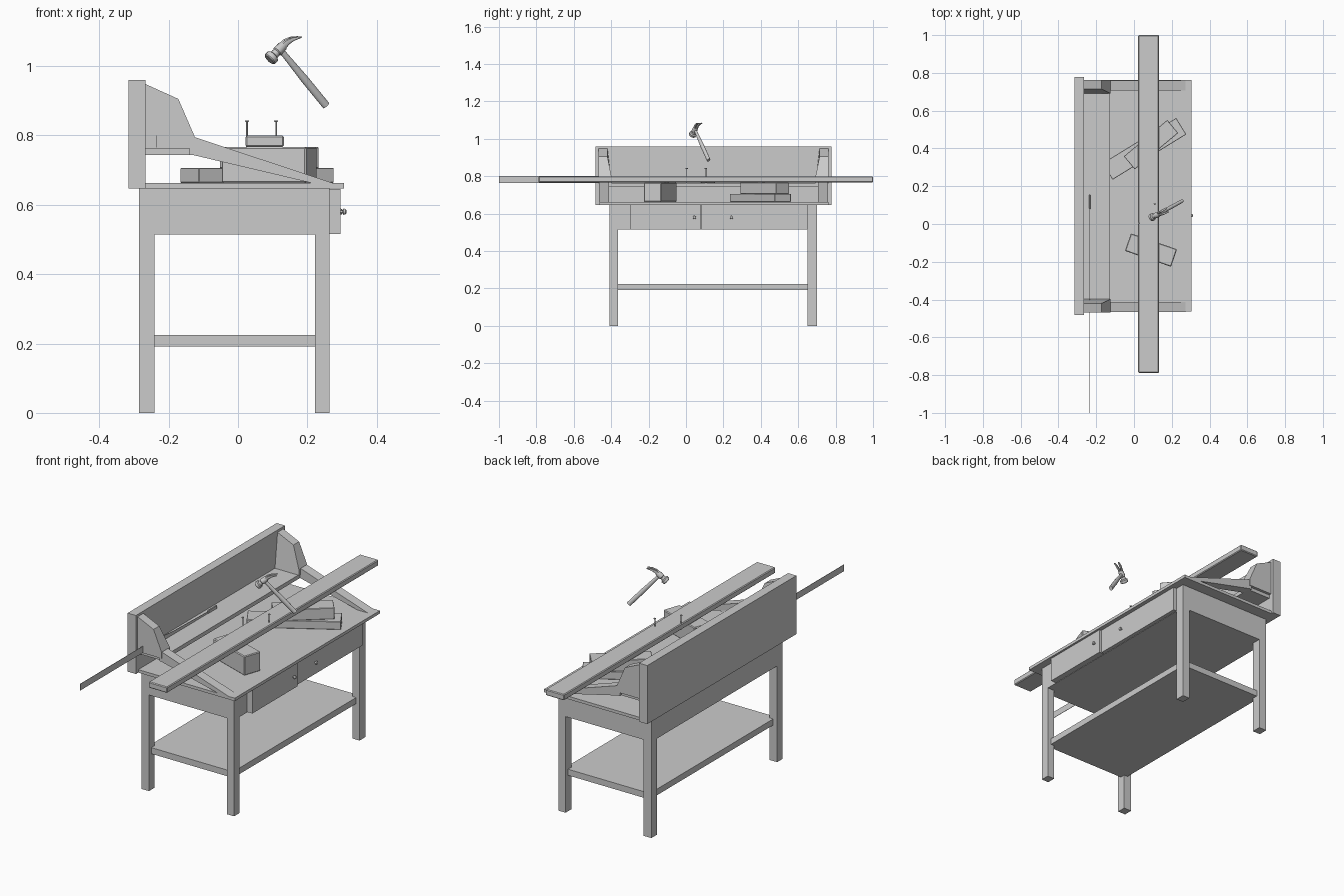
import bpy, bmesh, math
from mathutils import Vector

if "Cube" in bpy.data.objects:
    bpy.data.objects.remove(bpy.data.objects["Cube"])

mat = bpy.data.materials.new("plain_grey")
mat.diffuse_color = (0.6, 0.6, 0.6, 1)
mat.use_nodes = True
mat.node_tree.nodes["Principled BSDF"].inputs["Base Color"].default_value = mat.diffuse_color
MID = 0.147  # the bench is symmetric about this y


def finish(bm, name, smooth=False):
    bmesh.ops.recalc_face_normals(bm, faces=bm.faces)
    me = bpy.data.meshes.new(name)
    bm.to_mesh(me)
    bm.free()
    ob = bpy.data.objects.new(name, me)
    bpy.context.collection.objects.link(ob)
    me.materials.append(mat)
    if smooth:
        bpy.context.view_layer.objects.active = ob
        ob.select_set(True)
        bpy.ops.object.shade_smooth_by_angle(angle=math.radians(40))
        ob.select_set(False)
    return ob


def box(name, x, y, z, bevel=0.0):
    """Box from (min, max) pairs."""
    bm = bmesh.new()
    bmesh.ops.create_cube(bm, size=1)
    for v in bm.verts:
        v.co = Vector([(a + b) / 2 + c * (b - a) for (a, b), c in zip((x, y, z), v.co)])
    if bevel:
        bmesh.ops.bevel(bm, geom=bm.edges[:], offset=bevel, segments=1, affect='EDGES')
    return finish(bm, name)


def turned_block(name, center, length, width, z, angle, bevel=0.004):
    ob = box(name, (-length / 2, length / 2), (-width / 2, width / 2), z, bevel)
    ob.location = (center[0], center[1], 0)
    ob.rotation_euler.z = math.radians(angle)
    return ob


def prism(name, axis_profile, ya, yb):
    """Extrude an (x, z) profile along y."""
    bm = bmesh.new()
    rings = [[bm.verts.new((x, y, z)) for x, z in axis_profile] for y in (ya, yb)]
    n = len(axis_profile)
    for r in rings:
        bm.faces.new(r)
    for i in range(n):
        j = (i + 1) % n
        bm.faces.new((rings[0][i], rings[0][j], rings[1][j], rings[1][i]))
    return finish(bm, name)


def loft(name, sections, side, sides=12):
    """Elliptic tube; each section is (point, half width along side, half depth)."""
    bm = bmesh.new()
    pts = [Vector(s[0]) for s in sections]
    rings = []
    for i, (p, a, b) in enumerate(sections):
        t = (pts[min(i + 1, len(pts) - 1)] - pts[max(i - 1, 0)]).normalized()
        u = (side - t * side.dot(t)).normalized()
        w = t.cross(u)
        rings.append([bm.verts.new(pts[i] + u * a * math.cos(k * math.tau / sides)
                                   + w * b * math.sin(k * math.tau / sides))
                      for k in range(sides)])
    for r, s in zip(rings, rings[1:]):
        for k in range(sides):
            j = (k + 1) % sides
            bm.faces.new((r[k], r[j], s[j], s[k]))
    bm.faces.new(rings[0])
    bm.faces.new(rings[-1])
    return finish(bm, name, True)


# Legs, shelf, apron and top
for xn, x in (("back", (-0.285, -0.24)), ("front", (0.222, 0.264))):
    for yn, y in (("left", (-0.41, -0.363)), ("right", (0.65, 0.70))):
        box(f"{xn}_{yn}_leg", x, y, (0, 0.52))
box("lower_shelf", (-0.262, 0.244), (-0.39, 0.68), (0.192, 0.225))
box("apron", (-0.285, 0.264), (-0.41, 0.70), (0.514, 0.648))
box("table_top", (-0.30, 0.305), (-0.463, 0.763), (0.647, 0.663))

# Drawers, the left one pulled out a little
box("left_drawer", (0.25, 0.295), (-0.30, 0.08), (0.516, 0.646))
box("right_drawer", (0.25, 0.284), (0.083, 0.65), (0.516, 0.646))
for i, (y, x) in enumerate(((0.045, 0.292), (0.243, 0.281))):
    loft(f"drawer_knob_{i}", [((x, y, 0.58), 0.004, 0.004), ((x + 0.009, y, 0.58), 0.004, 0.004),
                              ((x + 0.012, y, 0.58), 0.009, 0.009), ((x + 0.018, y, 0.58), 0.008, 0.008),
                              ((x + 0.021, y, 0.58), 0.003, 0.003)], Vector((0, 1, 0)))

# Back board and the narrow ledge in front of it
box("back_board", (-0.315, -0.266), (MID - 0.63, MID + 0.63), (0.647, 0.96))
box("back_ledge", (-0.267, -0.128), (MID - 0.60, MID + 0.60), (0.743, 0.764))

# End brackets and sloping side rails, mirrored about MID
bracket = [(-0.267, 0.948), (-0.172, 0.905), (-0.125, 0.797), (-0.125, 0.762), (-0.267, 0.762)]
rail = [(-0.14, 0.80), (-0.125, 0.795), (0.275, 0.662), (0.215, 0.662), (-0.128, 0.743), (-0.14, 0.743)]
for n, s in (("left", -1), ("right", 1)):
    b = prism(f"{n}_bracket", bracket, MID + s * 0.545, MID + s * 0.615)
    for v in b.data.vertices:  # the bracket leans outwards towards its top
        if v.co.z > 0.8 and abs(v.co.y - MID) < 0.58:
            v.co.y += s * 0.022
    prism(f"{n}_side_rail", rail, MID + s * 0.56, MID + s * 0.612)

# Wood blocks and the long plank lying on them
turned_block("front_block", (0.09, -0.138), 0.258, 0.098, (0.663, 0.766), -19)
turned_block("lower_block", (0.055, 0.398), 0.458, 0.102, (0.663, 0.706), 31.6, 0.002)
turned_block("upper_block", (0.09, 0.42), 0.30, 0.09, (0.706, 0.766), 40, 0.002)
box("long_plank", (0.022, 0.132), (-0.788, 1.0), (0.767, 0.799), 0.004)

# Thin saw blade on the ledge, sticking out at the left
bm = bmesh.new()
prof = [(-1.0, 0.765), (-1.0, 0.80), (-0.45, 0.80), (-0.2, 0.782), (0.08, 0.775), (0.08, 0.765)]
f = bm.faces.new([bm.verts.new((-0.235, y, z)) for y, z in prof])
r = bmesh.ops.extrude_face_region(bm, geom=[f])
for v in r["geom"]:
    if isinstance(v, bmesh.types.BMVert):
        v.co.x += 0.002
finish(bm, "saw_blade")
box("saw_handle", (-0.238, -0.23), (0.08, 0.155), (0.764, 0.782), 0.002)

# Two nails in the plank
for i, (x, y) in enumerate(((0.026, 0.004), (0.11, 0.106))):
    loft(f"nail_{i}", [((x, y, 0.765), 0.0025, 0.0025), ((x, y, 0.839), 0.0025, 0.0025),
                       ((x, y, 0.8395), 0.006, 0.006), ((x, y, 0.843), 0.006, 0.006)],
         Vector((1, 0, 0)), 8)

# Hammer floating above the bench
top, end = Vector((0.116, 0.045, 1.055)), Vector((0.254, 0.121, 0.886))
down = (end - top).normalized()
along = Vector((0.043, 0.02, 0.036))
along = (along - down * along.dot(down)).normalized()
side = down.cross(along)
loft("hammer_handle", [(top, 0.007, 0.009), (top + down * 0.04, 0.007, 0.009),
                       (top + down * 0.13, 0.010, 0.012), (end, 0.009, 0.012)], side)
c = top + down * 0.008
loft("hammer_head", [(c + along * d, q, q) for d, q in
                     ((-0.046, 0.017), (-0.043, 0.020), (-0.030, 0.020), (-0.026, 0.013),
                      (-0.014, 0.012), (-0.011, 0.015), (0.012, 0.014), (0.02, 0.010))], side)
for i, s in enumerate((-1, 1)):
    loft(f"hammer_claw_{i}", [(c + along * d + down * h + side * s * w, q, k) for d, h, w, q, k in
                              ((0.008, 0.0, 0.005, 0.006, 0.012), (0.028, -0.001, 0.007, 0.006, 0.009),
                               (0.048, 0.005, 0.009, 0.006, 0.006), (0.070, 0.018, 0.011, 0.004, 0.002))],
         side, 8)
